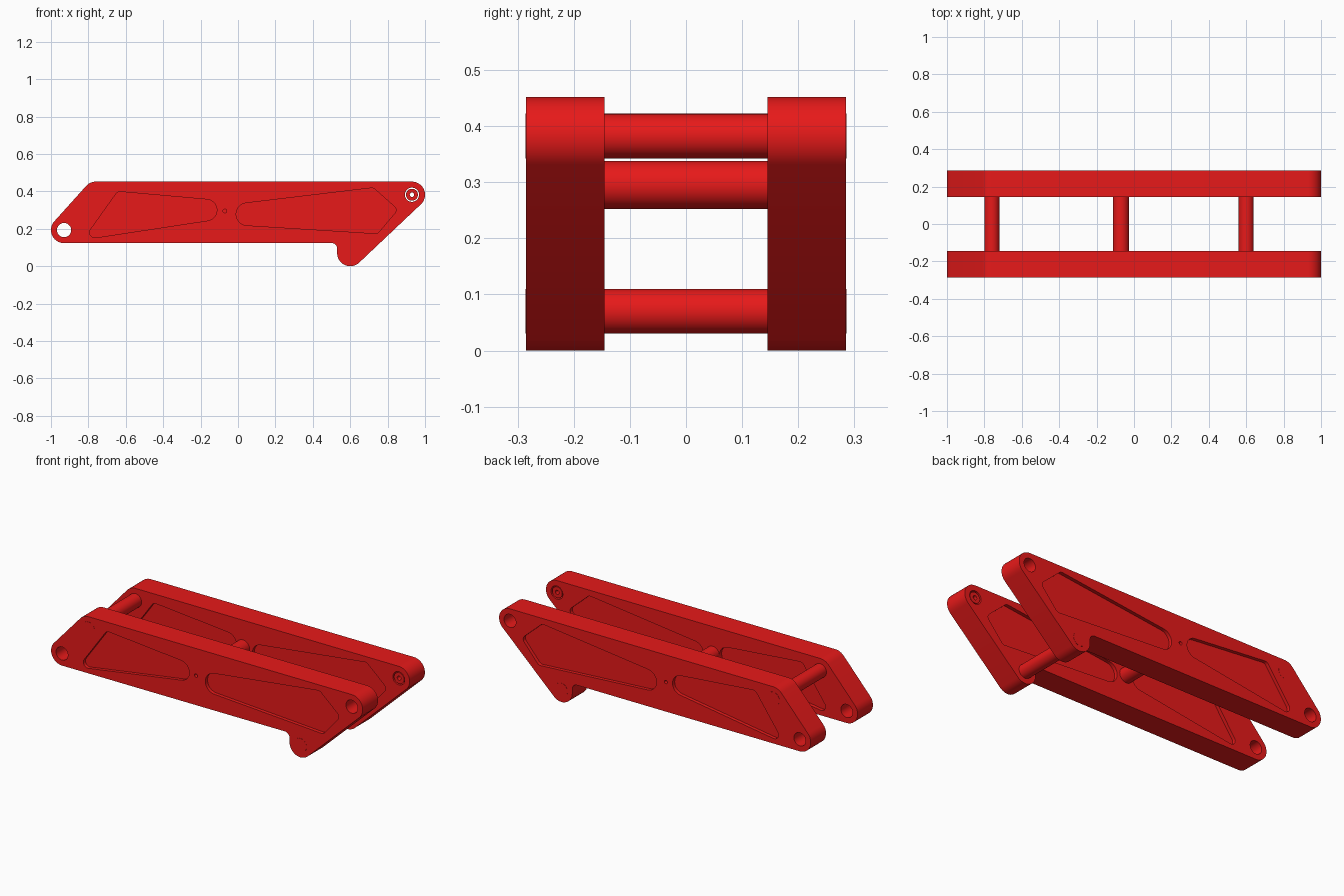
import bpy, bmesh, math
from mathutils import Vector

if "Cube" in bpy.data.objects:
    bpy.data.objects.remove(bpy.data.objects["Cube"])

red = bpy.data.materials.new("red")
red.diffuse_color = (0.8, 0.01, 0.01, 1)
red.use_nodes = True
red.node_tree.nodes["Principled BSDF"].inputs["Base Color"].default_value = red.diffuse_color


def outline(circles, step=math.radians(9)):
    """Counter-clockwise belt around (x, z, radius) circles; negative radius = concave fillet."""
    n = len(circles)
    normals = []
    for i in range(n):
        x1, z1, r1 = circles[i]
        x2, z2, r2 = circles[(i + 1) % n]
        d = Vector((x2 - x1, z2 - z1))
        normals.append(math.atan2(d.y, d.x) - math.acos((r1 - r2) / d.length))
    pts = []
    for i, (x, z, r) in enumerate(circles):
        a = normals[i - 1]
        turn = (normals[i] - a + math.pi) % (2 * math.pi) - math.pi
        k = max(1, math.ceil(abs(turn) / step))
        pts += [(x + r * math.cos(a + turn * j / k), z + r * math.sin(a + turn * j / k))
                for j in range(k + 1)]
    return pts


def circle(x, z, r, n=40):
    return [(x + r * math.cos(2 * math.pi * i / n), z + r * math.sin(2 * math.pi * i / n))
            for i in range(n)]


def make(name, prisms):
    """One object from prisms (outline, y0, y1)."""
    bm = bmesh.new()
    for pts, y0, y1 in prisms:
        face = bm.faces.new([bm.verts.new((x, y0, z)) for x, z in pts])
        ext = bmesh.ops.extrude_face_region(bm, geom=[face])
        verts = [v for v in ext["geom"] if isinstance(v, bmesh.types.BMVert)]
        bmesh.ops.translate(bm, verts=verts, vec=(0, y1 - y0, 0))
    bmesh.ops.recalc_face_normals(bm, faces=bm.faces)
    mesh = bpy.data.meshes.new(name)
    bm.to_mesh(mesh)
    bm.free()
    mesh.materials.append(red)
    ob = bpy.data.objects.new(name, mesh)
    bpy.context.collection.objects.link(ob)
    return ob


def activate(ob):
    bpy.ops.object.select_all(action='DESELECT')
    ob.select_set(True)
    bpy.context.view_layer.objects.active = ob


def finish(ob, cuts=(), mirror=False):
    activate(ob)
    if cuts:
        cutter = make("cutter", cuts)
        cutter.hide_render = True
        mod = ob.modifiers.new("cut", 'BOOLEAN')
        mod.operation, mod.solver, mod.object = 'DIFFERENCE', 'EXACT', cutter
        activate(ob)
        bpy.ops.object.modifier_apply(modifier="cut")
        bpy.data.objects.remove(cutter)
    bpy.ops.object.shade_smooth_by_angle(angle=math.radians(30))
    if mirror:
        mod = ob.modifiers.new("mirror", 'MIRROR')
        mod.use_axis = (False, True, False)


IN, OUT, DEPTH = 0.145, 0.285, 0.02
left_pivot, right_pivot = (-0.93, 0.193), (0.93, 0.382)

# side plates with recessed panels on both faces and pivot holes
plate = make("side_plate", [(outline([
    (*left_pivot, 0.07), (0.5, 0.094, -0.03), (0.6, 0.07, 0.07),
    (*right_pivot, 0.07), (-0.76, 0.382, 0.07)]), IN, OUT)])
pockets = [
    outline([(-0.765, 0.18, 0.028), (-0.17, 0.3, 0.057), (-0.63, 0.37, 0.028)]),
    outline([(0.05, 0.278, 0.06), (0.735, 0.2, 0.025), (0.82, 0.3, 0.025), (0.715, 0.393, 0.025)]),
]
cuts = [(circle(*left_pivot, 0.038), 0.1, 0.35),
        (circle(*right_pivot, 0.038), 0.1, 0.35),
        (circle(-0.07, 0.295, 0.01, 20), 0.22, 0.35)]
for p in pockets:
    cuts += [(p, OUT - DEPTH, 0.35), (p, 0.1, IN + DEPTH)]
finish(plate, cuts, mirror=True)

# bushings inside the right pivot holes
bushing = make("pivot_bushing", [(circle(*right_pivot, 0.032), IN + 0.003, IN + 0.06)])
finish(bushing, [(circle(*right_pivot, 0.012), 0.1, 0.35)], mirror=True)

# cross rods joining the plates
for name, x, z, r, half in (("rear_cross_rod", -0.76, 0.382, 0.04, OUT + 0.001),
                            ("middle_cross_rod", -0.07, 0.295, 0.043, 0.16),
                            ("front_cross_rod", 0.6, 0.07, 0.04, OUT + 0.001)):
    finish(make(name, [(circle(x, z, r), -half, half)]))
